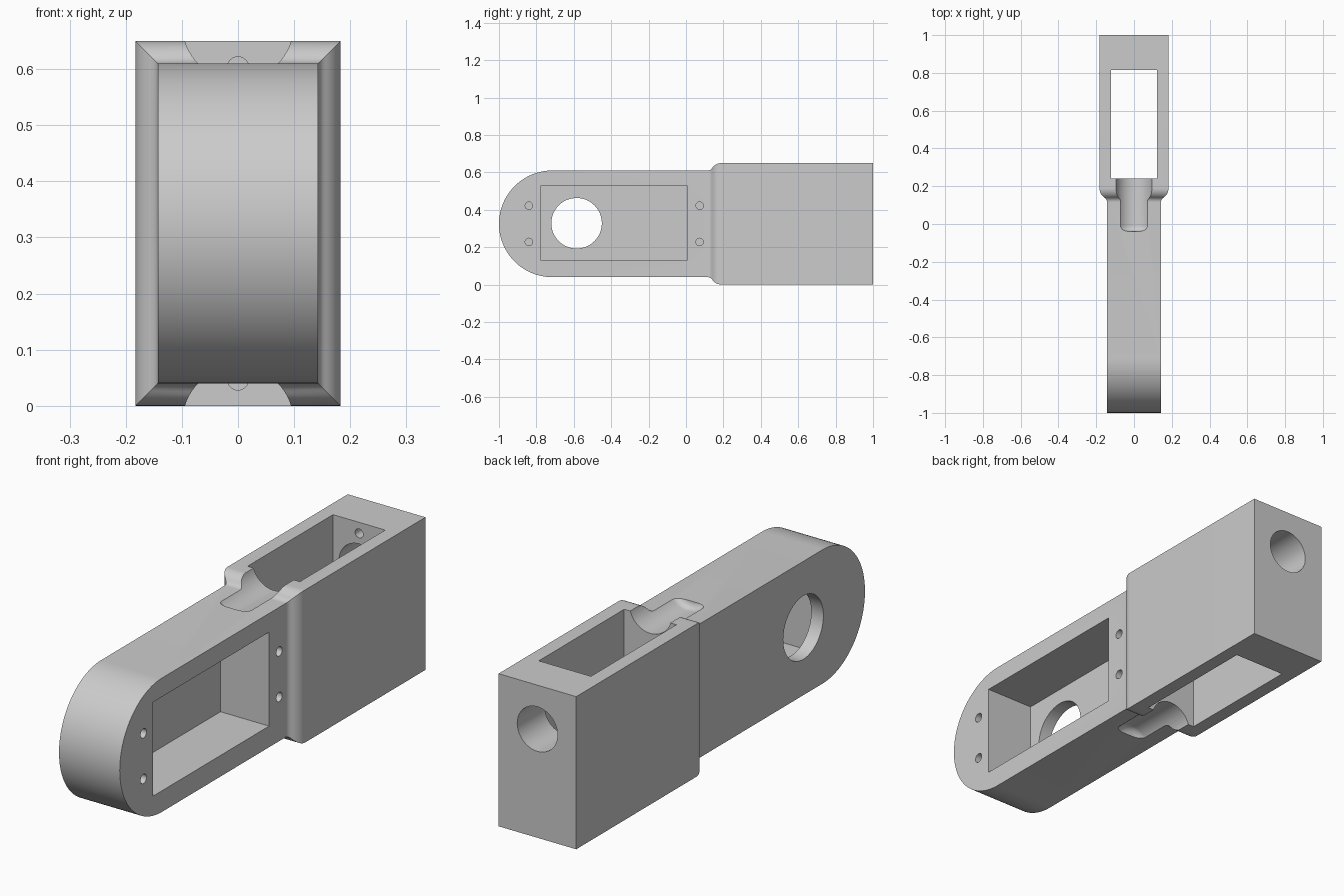
import bpy
import bmesh
from math import sin, cos, pi, acos
from mathutils import Matrix, Vector

cube = bpy.data.objects.get("Cube")
if cube:
    bpy.data.objects.remove(cube, do_unlink=True)

grey = bpy.data.materials.new("plain_grey")
grey.use_nodes = True
GREY = (0.6, 0.6, 0.6, 1)
grey.diffuse_color = GREY
grey.node_tree.nodes["Principled BSDF"].inputs["Base Color"].default_value = GREY

MID = 0.325                     # height of the long axis
ARM_X, ARM_Z = 0.143, 0.285     # arm half width and half height
STEP = 0.04                     # how far the block stands proud of the arm


def make_object(name, bm):
    bmesh.ops.recalc_face_normals(bm, faces=bm.faces)
    mesh = bpy.data.meshes.new(name)
    bm.to_mesh(mesh)
    bm.free()
    mesh.materials.append(grey)
    ob = bpy.data.objects.new(name, mesh)
    bpy.context.collection.objects.link(ob)
    return ob


def loft(name, rings):
    """Join closed rings of points with quads and cap both ends."""
    bm = bmesh.new()
    loops = [[bm.verts.new(p) for p in ring] for ring in rings]
    for a, b in zip(loops, loops[1:]):
        for i in range(len(a)):
            j = (i + 1) % len(a)
            bm.faces.new((a[i], a[j], b[j], b[i]))
    bm.faces.new(loops[0])
    bm.faces.new(loops[-1])
    bmesh.ops.remove_doubles(bm, verts=bm.verts, dist=1e-5)
    bmesh.ops.dissolve_limit(bm, angle_limit=0.005, verts=bm.verts, edges=bm.edges)
    return make_object(name, bm)


def section(y, hx, hz):
    return [(sx * hx, y, MID + sz * hz) for sx, sz in ((-1, -1), (1, -1), (1, 1), (-1, 1))]


def box_cutter(x, y, z):
    bm = bmesh.new()
    bmesh.ops.create_cube(bm, size=1)
    for v in bm.verts:
        v.co = [lo + (c + 0.5) * (hi - lo) for c, (lo, hi) in zip(v.co, (x, y, z))]
    return make_object("cutter", bm)


def round_cutter(start, end, radius, sides=64):
    start, end = Vector(start), Vector(end)
    turn = (end - start).to_track_quat("Z", "Y").to_matrix().to_4x4()
    bm = bmesh.new()
    bmesh.ops.create_cone(bm, cap_ends=True, segments=sides, radius1=radius, radius2=radius,
                          depth=(end - start).length,
                          matrix=Matrix.Translation((start + end) / 2) @ turn)
    return make_object("cutter", bm)


def groove_cutter(z):
    """Cylinder along y whose front end is rounded over."""
    radius, fillet, tip = 0.099, 0.03, -0.04
    profile = [(0.3, radius)]
    for i in range(9):
        a = pi / 2 * i / 8
        profile.append((tip + fillet * (1 - sin(a)), radius - fillet * (1 - cos(a))))
    return loft("cutter", [[(r * cos(2 * pi * k / 64), y, z + r * sin(2 * pi * k / 64))
                            for k in range(64)] for y, r in profile])


# Body: round nose, straight arm, S-curved shoulder, rectangular block
rings = []
for i in range(33):
    a = pi / 2 * i / 32
    rings.append(section(-0.715 - ARM_Z * cos(a), ARM_X, ARM_Z * sin(a)))
r_in, r_out = 0.03, 0.06
sweep = acos(1 - STEP / (r_in + r_out))
y0 = 0.115
y1 = y0 + (r_in + r_out) * sin(sweep)
for i in range(7):
    a = sweep * i / 6
    d = r_in * (1 - cos(a))
    rings.append(section(y0 + r_in * sin(a), ARM_X + d, ARM_Z + d))
for i in range(1, 11):
    a = sweep * (1 - i / 10)
    d = STEP - r_out * (1 - cos(a))
    rings.append(section(y1 - r_out * sin(a), ARM_X + d, ARM_Z + d))
rings.append(section(1, ARM_X + STEP, ARM_Z + STEP))
body = loft("arm_housing", rings)

# Openings: side pocket, block window, arm hole, rear hole
cutters = [
    box_cutter((-0.086, 0.3), (-0.775, 0.005), (0.13, 0.53)),
    box_cutter((-0.123, 0.123), (0.24, 0.815), (-0.2, 0.85)),
    round_cutter((-0.3, -0.585, 0.328), (0, -0.585, 0.328), 0.135),
    round_cutter((0, 0.7, 0.463), (0, 1.1, 0.463), 0.095),
]
# Screw holes beside the side pocket
for y in (-0.84, 0.073):
    for side in (-1, 1):
        z = MID + side * 0.097
        cutters.append(round_cutter((0.02, y, z), (0.2, y, z), 0.02, 32))
# Access grooves above and below, each with a blind hole in the far wall
for side in (-1, 1):
    cutters.append(groove_cutter(MID + side * 0.354))
    z = MID + side * 0.278
    cutters.append(round_cutter((0, 0.75, z), (0, 0.92, z), 0.019, 32))

bpy.context.view_layer.objects.active = body
for cutter in cutters:
    cutter.hide_render = True
    mod = body.modifiers.new("cut", "BOOLEAN")
    mod.operation = "DIFFERENCE"
    mod.solver = "EXACT"
    mod.object = cutter
    bpy.ops.object.modifier_apply(modifier=mod.name)
    bpy.data.objects.remove(cutter, do_unlink=True)

bpy.ops.object.select_all(action="DESELECT")
body.select_set(True)
bpy.ops.object.shade_smooth_by_angle(angle=pi / 6)
